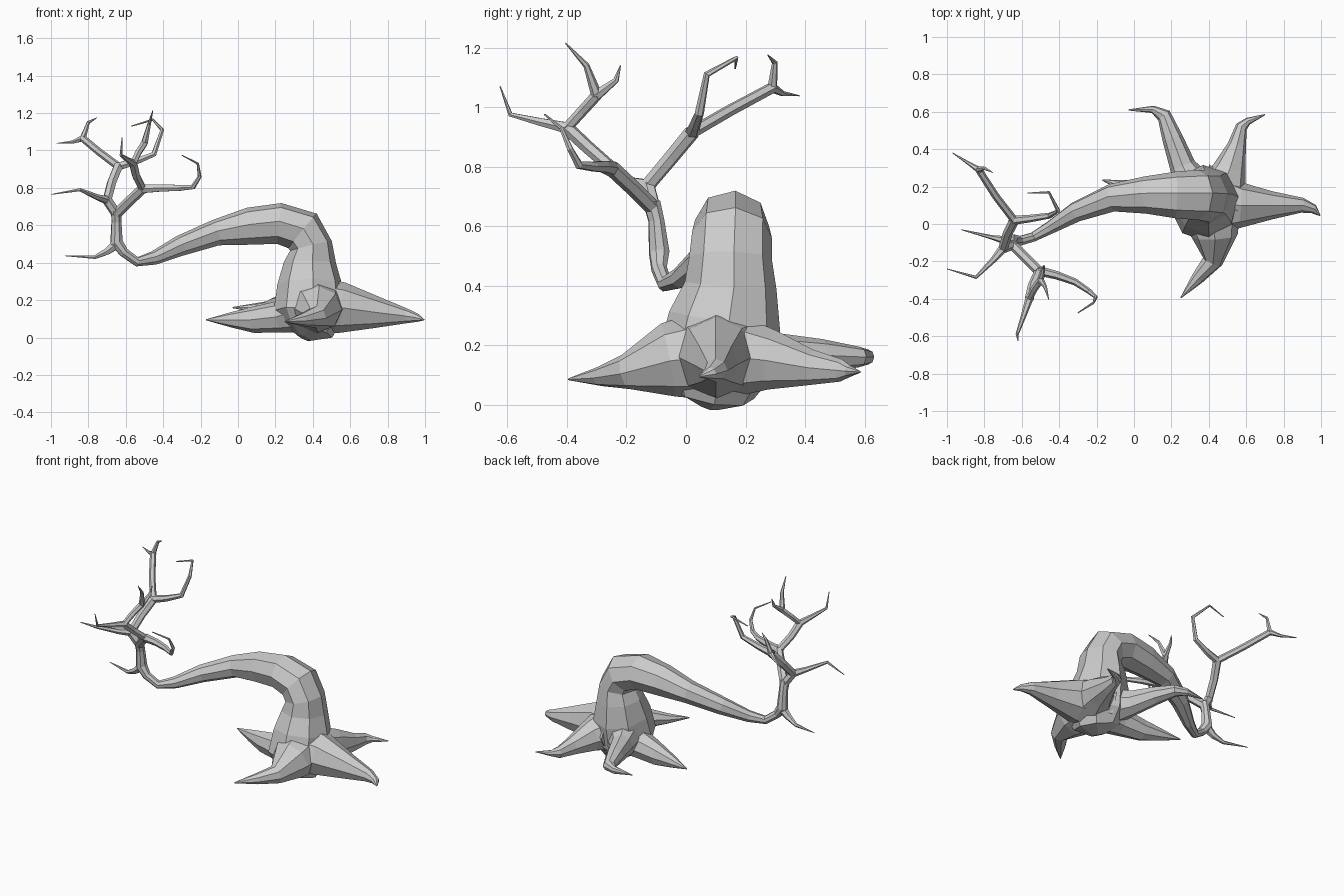
import bpy, bmesh, math
from mathutils import Vector


def tube(name, pts, sides=6, ref=None):
    """Loft a faceted limb; points are (x, y, z, radius[, second radius])."""
    P = [Vector(p[:3]) for p in pts]
    bm = bmesh.new()
    rings = []
    start = (P[1] - P[0]).normalized()
    if ref is None:
        ref = start.cross(Vector((0, 0, 1)))
        if ref.length < 0.2:
            ref = Vector((0, 1, 0))
    u = Vector(ref)
    for i, p in enumerate(P):
        # tangent averages the neighbouring segments
        t = Vector()
        if i > 0:
            t += (p - P[i - 1]).normalized()
        if i < len(P) - 1:
            t += (P[i + 1] - p).normalized()
        t.normalize()
        u = (u - t * u.dot(t)).normalized()
        v = t.cross(u)
        r, rv = pts[i][3], pts[i][-1]
        rings.append([bm.verts.new(p + u * r * math.cos(a) + v * rv * math.sin(a))
                      for a in (2 * math.pi * k / sides for k in range(sides))])
    for a, b in zip(rings, rings[1:]):
        for k in range(sides):
            n = (k + 1) % sides
            bm.faces.new((a[k], a[n], b[n], b[k]))
    bm.faces.new(rings[0][::-1])
    bm.faces.new(rings[-1])
    bmesh.ops.recalc_face_normals(bm, faces=bm.faces)
    me = bpy.data.meshes.new(name)
    bm.to_mesh(me)
    bm.free()
    ob = bpy.data.objects.new(name, me)
    bpy.context.collection.objects.link(ob)
    return ob


def branch(name, pts, r0, r1):
    """Thin limb with radius tapering from r0 to r1."""
    n = len(pts) - 1
    tube(name, [(*p, r0 + (r1 - r0) * i / n) for i, p in enumerate(pts)])


# Trunk: rises from the root base, bends over and droops to the left
tube("trunk", [
    (.35, .08, 0, .04, .04), (.37, .09, .04, .14, .14), (.38, .10, .13, .20, .19),
    (.385, .13, .28, .19, .175), (.385, .15, .40, .155, .14), (.39, .15, .49, .14, .115),
    (.345, .155, .57, .135, .12), (.22, .155, .61, .125, .11), (.06, .155, .595, .10, .10),
    (-.12, .14, .56, .075, .07), (-.31, .065, .49, .055, .055), (-.45, -.02, .425, .035, .037),
    (-.54, -.07, .405, .026, .026), (-.61, -.09, .455, .027, .027),
    (-.65, -.09, .51, .036, .036), (-.65, -.10, .62, .028, .028), (-.65, -.115, .68, .03, .03),
], sides=8, ref=(0, 1, 0))

# Roots: flare out of the base and taper to points
tube("root_right", [
    (.38, .12, .17, .20, .16), (.56, .10, .16, .125, .135), (.74, .10, .135, .075, .085),
    (.90, .10, .115, .04, .04), (.96, .08, .105, .025, .022), (.995, .045, .095, .003)], 8)
tube("root_front", [
    (.40, .12, .17, .18, .16), (.43, -.06, .15, .125, .125), (.42, -.20, .11, .055, .06),
    (.34, -.29, .095, .035, .033), (.25, -.395, .085, .003)], 8)
tube("root_back_right", [
    (.44, .10, .17, .17, .16), (.51, .29, .15, .09, .10), (.55, .42, .125, .05, .06),
    (.575, .52, .115, .032, .038), (.61, .55, .112, .02), (.70, .585, .11, .003)], 8)
tube("root_back_left", [
    (.36, .12, .17, .14, .14), (.26, .31, .16, .07, .08), (.205, .46, .165, .055, .055),
    (.16, .58, .16, .04, .035), (.10, .613, .16, .02, .025), (-.03, .61, .16, .003)], 8)
tube("root_left", [
    (.38, .11, .16, .15, .14), (.22, .14, .11, .09, .085), (.08, .17, .095, .06, .07),
    (-.04, .20, .095, .035, .04), (-.17, .235, .095, .003)], 8)

# Fork points shared by several branches
base, fork = (-.65, -.09, .50), (-.65, -.11, .66)
left, front = (-.70, -.13, .735), (-.51, -.25, .795)
crown, front_top = (-.64, .02, .915), (-.56, -.40, .93)
back_tip, high = (-.83, .29, 1.065), (-.50, -.30, 1.04)

# Main limbs
branch("limb_left", [fork, left], .027, .027)
branch("limb_left_upper", [left, (-.675, -.05, .83), crown], .025, .027)
branch("limb_front", [fork, (-.58, -.18, .73), front], .027, .027)
branch("limb_front_upper", [front, (-.545, -.33, .865), front_top], .022, .024)
branch("limb_back", [crown, (-.74, .15, .99), back_tip], .021, .019)
branch("limb_high", [front_top, (-.535, -.35, .985), high], .018, .019)

# Twigs ending in points
branch("twig_low", [base, (-.70, -.085, .46), (-.765, -.07, .43), (-.925, -.03, .437)], .03, .002)
branch("twig_far_left", [left, (-.75, -.19, .75), (-.845, -.285, .79), (-1, -.24, .765)], .024, .002)
branch("twig_front_hook", [front, (-.41, -.275, .80), (-.315, -.31, .80), (-.24, -.36, .805),
                           (-.205, -.39, .86), (-.215, -.42, .93), (-.30, -.475, .975)], .026, .003)
branch("twig_front_tip", [front_top, (-.59, -.49, .95), (-.625, -.59, .975), (-.62, -.625, 1.07)], .021, .002)
branch("twig_high_a", [high, (-.475, -.335, 1.14), (-.455, -.405, 1.215)], .019, .002)
branch("twig_high_b", [high, (-.485, -.235, 1.09), (-.48, -.22, 1.14)], .019, .002)
branch("twig_crown_hook", [crown, (-.55, .03, .94), (-.45, .045, .98), (-.405, .07, 1.11),
                           (-.455, .17, 1.165), (-.57, .165, 1.13)], .024, .003)
branch("twig_back_a", [back_tip, (-.885, .325, 1.045), (-.97, .38, 1.038)], .017, .002)
branch("twig_back_b", [back_tip, (-.80, .298, 1.15), (-.755, .275, 1.175)], .017, .002)
